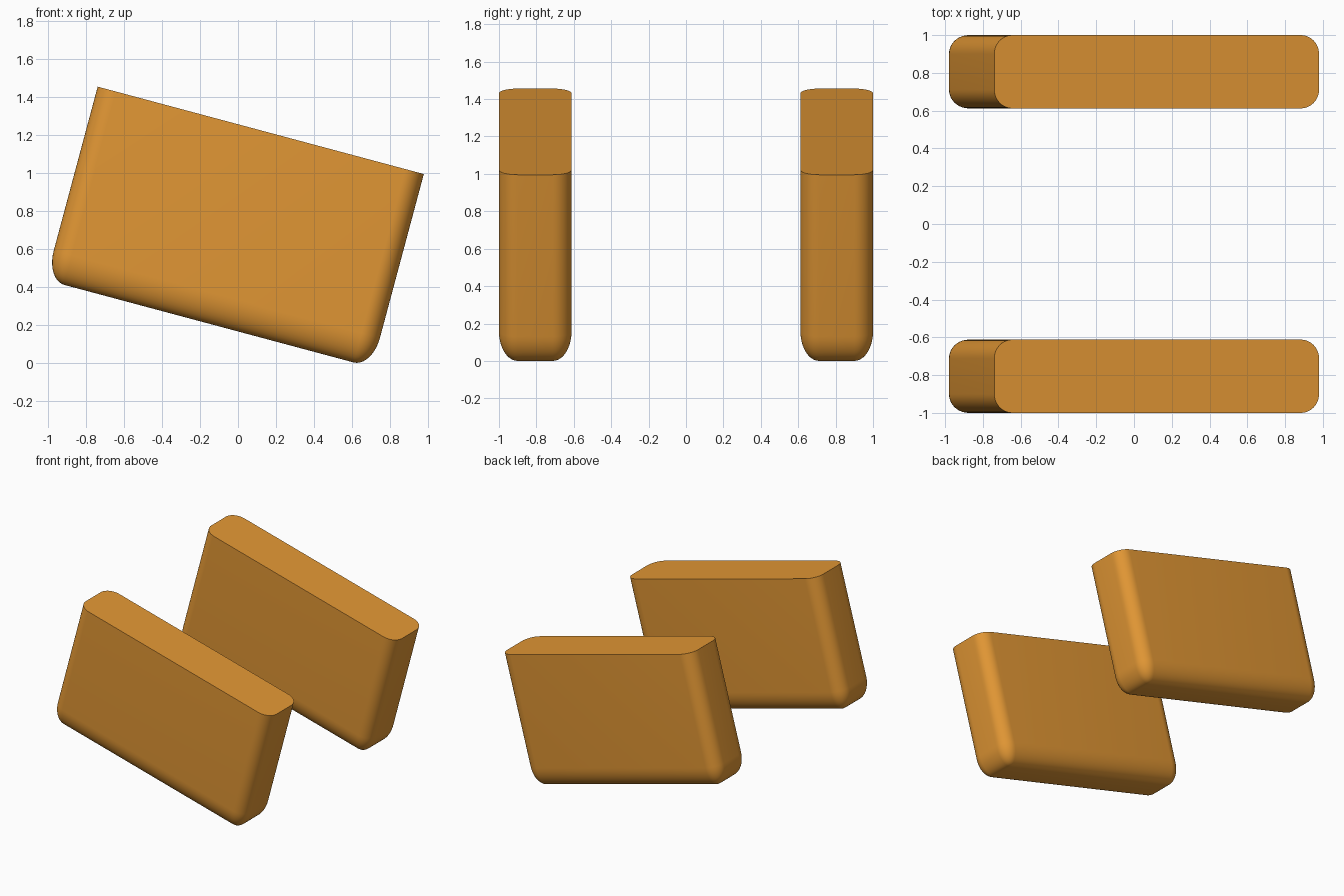
import bpy, bmesh
from math import radians
from mathutils import Matrix, Vector

if "Cube" in bpy.data.objects:
    bpy.data.objects.remove(bpy.data.objects["Cube"])

LENGTH, THICK, HEIGHT = 1.78, 0.388, 1.055
RADIUS, STRETCH = 0.10, 1.6   # rounding radius, stretched along the height
TILT = radians(15)

orange = bpy.data.materials.new("orange")
orange.diffuse_color = (0.76, 0.31, 0.035, 1)
orange.use_nodes = True
orange.node_tree.nodes["Principled BSDF"].inputs["Base Color"].default_value = orange.diffuse_color


def tilted_slab(name, y):
    bm = bmesh.new()
    bmesh.ops.create_cube(bm, size=1)
    bmesh.ops.scale(bm, vec=(LENGTH, THICK, HEIGHT / STRETCH), verts=bm.verts)
    # round the whole block at double height, then cut it flat on top
    for v in bm.verts:
        if v.co.z > 0:
            v.co.z += 0.5
    bmesh.ops.bevel(bm, geom=bm.edges[:], offset=RADIUS, segments=10,
                    profile=0.5, affect='EDGES')
    top = HEIGHT / STRETCH / 2
    cut = bmesh.ops.bisect_plane(bm, geom=bm.verts[:] + bm.edges[:] + bm.faces[:],
                                 plane_co=(0, 0, top), plane_no=(0, 0, 1),
                                 clear_outer=True)
    rim = [e for e in cut["geom_cut"] if isinstance(e, bmesh.types.BMEdge)]
    bmesh.ops.contextual_create(bm, geom=rim)
    # stretch, lean and set on the ground
    bmesh.ops.scale(bm, vec=(1, 1, STRETCH), verts=bm.verts)
    bmesh.ops.transform(bm, matrix=Matrix.Rotation(TILT, 4, 'Y'), verts=bm.verts)
    xs = [v.co.x for v in bm.verts]
    low = min(v.co.z for v in bm.verts)
    bmesh.ops.translate(bm, vec=Vector((-(min(xs) + max(xs)) / 2, y, -low)),
                        verts=bm.verts)
    bmesh.ops.recalc_face_normals(bm, faces=bm.faces)
    mesh = bpy.data.meshes.new(name)
    bm.to_mesh(mesh)
    bm.free()
    mesh.materials.append(orange)
    obj = bpy.data.objects.new(name, mesh)
    bpy.context.collection.objects.link(obj)
    bpy.ops.object.select_all(action='DESELECT')
    obj.select_set(True)
    bpy.context.view_layer.objects.active = obj
    bpy.ops.object.shade_smooth_by_angle(angle=radians(35))


# matching pair of slabs, front and back
for name, side in (("front_slab", -1), ("back_slab", 1)):
    tilted_slab(name, side * (1 - THICK / 2))
